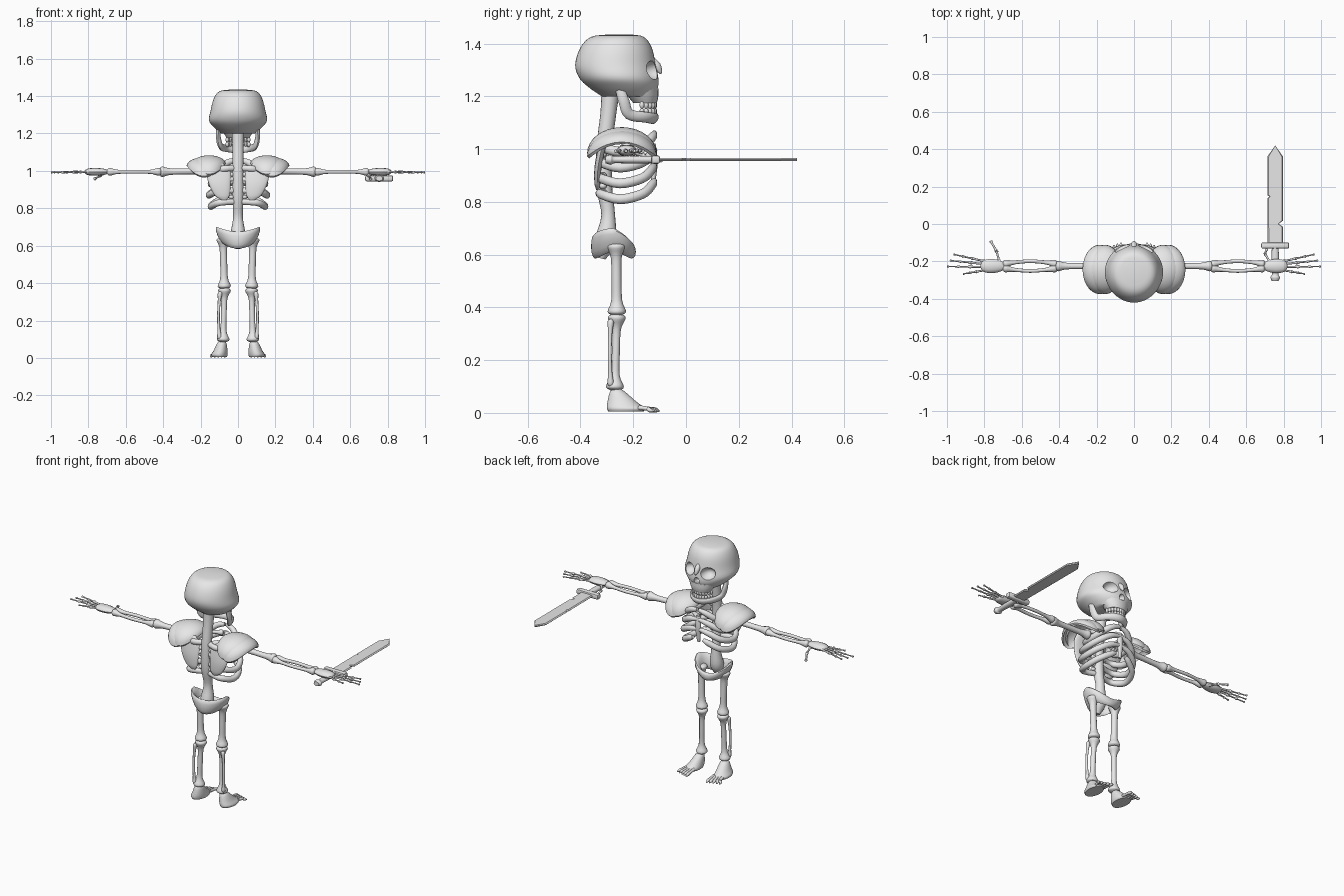
import bpy, bmesh, math
from mathutils import Vector

cube = bpy.data.objects.get("Cube")
if cube:
    bpy.data.objects.remove(cube, do_unlink=True)

bone_mat = bpy.data.materials.new("bone_grey")
bone_mat.use_nodes = True
bone_mat.diffuse_color = (0.8, 0.8, 0.8, 1)
shader = next(n for n in bone_mat.node_tree.nodes if n.type == "BSDF_PRINCIPLED")
shader.inputs["Base Color"].default_value = (0.8, 0.8, 0.8, 1)


def finish(name, bm, mirror=False, angle=45):
    """Turn a bmesh into a smooth shaded object, optionally mirrored across x."""
    bmesh.ops.recalc_face_normals(bm, faces=bm.faces)
    mesh = bpy.data.meshes.new(name)
    bm.to_mesh(mesh)
    bm.free()
    mesh.materials.append(bone_mat)
    mesh.shade_smooth()
    mesh.set_sharp_from_angle(angle=math.radians(angle))
    obj = bpy.data.objects.new(name, mesh)
    bpy.context.collection.objects.link(obj)
    if mirror:
        obj.modifiers.new("Mirror", "MIRROR").use_mirror_merge = False
    return obj


def loft(bm, rings, loop=False, cap=True):
    """Bridge equal rings of points; loop joins the last to the first."""
    rows = [[bm.verts.new(p) for p in ring] for ring in rings]
    n = len(rows[0])
    pairs = list(zip(rows, rows[1:])) + ([(rows[-1], rows[0])] if loop else [])
    for a, b in pairs:
        for i in range(n):
            bm.faces.new((a[i], a[(i + 1) % n], b[(i + 1) % n], b[i]))
    if cap and not loop:
        bm.faces.new(rows[0])
        bm.faces.new(rows[-1])


def spline(points, steps):
    """Smooth curve through points of any dimension."""
    p = [Vector(q) for q in points]
    p = [p[0] * 2 - p[1]] + p + [p[-1] * 2 - p[-2]]
    out = []
    for a, b, c, d in zip(p, p[1:], p[2:], p[3:]):
        for k in range(steps):
            t = k / steps
            out.append(b + (c - a) * (t / 2) + (a * 2 - b * 5 + c * 4 - d) * (t * t / 2)
                       + (b * 3 - a - c * 3 + d) * (t ** 3 / 2))
    return out + [p[-2]]


def tube(bm, points, ref=(0, 0, 1), flat=1, sides=12, steps=4):
    """Sweep a circle along (x, y, z, radius); flat stretches it along ref."""
    path = spline(points, steps)
    rings = []
    for i, p in enumerate(path):
        tangent = path[min(i + 1, len(path) - 1)].xyz - path[max(i - 1, 0)].xyz
        u = tangent.cross(Vector(ref)).normalized()
        v = u.cross(tangent).normalized()
        r = max(p.w, 0.001)
        angles = [math.tau * k / sides for k in range(sides)]
        rings.append([p.xyz + (u * math.cos(a) + v * math.sin(a) * flat) * r for a in angles])
    loft(bm, rings)


def long_bone(bm, a, b, shaft, knob, bow=(0, 0, 0), sides=12):
    """Straight or bowed shaft with a knob at each end."""
    a, b, bow = Vector(a), Vector(b), Vector(bow)
    ref = (0, 0, 1) if abs((b - a).normalized().z) < 0.7 else (0, 1, 0)
    shape = ((0, knob / 2), (0.05, knob), (0.2, shaft), (0.5, shaft * 0.9),
             (0.8, shaft), (0.95, knob), (1, knob / 2))
    tube(bm, [(*(a.lerp(b, t) + bow * math.sin(math.pi * t)), r) for t, r in shape], ref, sides=sides)


def stack(bm, sections, sides=32, steps=4):
    """Loft ellipses given as (z, back y, front y, half width), plus x centre."""
    rings = []
    for s in spline(sections, steps):
        z, back, front, w, cx = s
        rings.append([(cx + w * math.cos(a), (front + back) / 2 + (front - back) / 2 * math.sin(a), z)
                      for a in (math.tau * k / sides for k in range(sides))])
    loft(bm, rings)


def ball(bm, centre, size):
    made = bmesh.ops.create_uvsphere(bm, u_segments=20, v_segments=12, radius=1)["verts"]
    bmesh.ops.scale(bm, vec=size, verts=made)
    bmesh.ops.translate(bm, vec=centre, verts=made)


def box(bm, centre, size):
    made = bmesh.ops.create_cube(bm, size=1)["verts"]
    bmesh.ops.scale(bm, vec=size, verts=made)
    bmesh.ops.translate(bm, vec=centre, verts=made)


# Skull with carved sockets and nose opening
bm = bmesh.new()
stack(bm, [(1.435, -0.29, -0.21, 0.04, 0), (1.425, -0.36, -0.16, 0.1, 0), (1.385, -0.4, -0.13, 0.13, 0),
           (1.32, -0.42, -0.115, 0.147, 0), (1.27, -0.405, -0.105, 0.155, 0),
           (1.235, -0.37, -0.105, 0.13, 0), (1.2, -0.32, -0.12, 0.09, 0)], 48)
skull = finish("skull", bm)
for x, y, z, size in ((0.068, -0.105, 1.3, (0.046, 0.065, 0.038)), (-0.068, -0.105, 1.3, (0.046, 0.065, 0.038)),
                      (0, -0.1, 1.245, (0.018, 0.035, 0.022))):
    bm = bmesh.new()
    ball(bm, (x, y, z), size)
    cutter = finish("socket_cutter", bm)
    cutter.hide_render = True
    mod = skull.modifiers.new("Socket", "BOOLEAN")
    mod.operation, mod.object, mod.solver = "DIFFERENCE", cutter, "EXACT"
    bpy.context.view_layer.objects.active = skull
    bpy.ops.object.modifier_apply(modifier=mod.name)
    bpy.data.objects.remove(cutter, do_unlink=True)
skull.data.set_sharp_from_angle(angle=math.radians(45))

bm = bmesh.new()
tube(bm, [(0, -0.13, 1.34, 0.012), (0, -0.11, 1.315, 0.015), (0, -0.098, 1.292, 0.008), (0, -0.1, 1.285, 0.002)], (0, 1, 0))
finish("nose_bridge", bm)
bm = bmesh.new()
stack(bm, [(1.23, -0.24, -0.105, 0.09, 0), (1.2, -0.22, -0.105, 0.075, 0), (1.175, -0.2, -0.11, 0.06, 0)], 24)
finish("upper_jaw", bm)

# Lower jaw sweeps from one hinge round the chin to the other
half = [(0.105, -0.25, 1.225, 0.011), (0.105, -0.235, 1.18, 0.013), (0.092, -0.215, 1.132, 0.013), (0.06, -0.15, 1.12, 0.013)]
bm = bmesh.new()
tube(bm, half + [(0, -0.12, 1.115, 0.014)] + [(-x, y, z, r) for x, y, z, r in reversed(half)], (0, 0.6, 1), 1.6)
finish("lower_jaw", bm)
bm = bmesh.new()
for row in (1.167, 1.142):
    for k in range(-5, 6):
        a = k * 0.26
        ball(bm, (0.06 * math.sin(a), -0.185 + 0.067 * math.cos(a), row), (0.009, 0.009, 0.014))
finish("teeth", bm)

# Spine, vertebra bumps, sternum and ribs
bm = bmesh.new()
tube(bm, [(0, -0.285, 1.23, 0.035), (0, -0.295, 1.13, 0.03), (0, -0.31, 1, 0.03), (0, -0.31, 0.86, 0.03),
          (0, -0.295, 0.75, 0.026), (0, -0.305, 0.65, 0.04), (0, -0.32, 0.585, 0.015)], (0, 1, 0), sides=16)
finish("spine", bm)
bm = bmesh.new()
for k in range(5):
    ball(bm, (0.035, -0.315, 0.86 + k * 0.04), (0.015, 0.014, 0.012))
finish("vertebra_bumps", bm, True)
bm = bmesh.new()
tube(bm, [(0, -0.125, 1.02, 0.014), (0, -0.12, 0.95, 0.018), (0, -0.125, 0.86, 0.01)], (0, 1, 0), 0.7)
finish("sternum", bm)
bm = bmesh.new()
for k, w in enumerate((0.145, 0.155, 0.145, 0.12)):
    z = 0.835 + k * 0.06
    tube(bm, [(0.01, -0.31, z, 0.014), (w * 0.7, -0.325, z - 0.005, 0.016), (w, -0.25, z - 0.025, 0.017),
              (w * 0.85, -0.165, z - 0.005, 0.017), (w * 0.45, -0.128, z + 0.03, 0.016),
              (0.035 if k == 0 else 0.005, -0.12, z + 0.045, 0.01)], flat=1.1)
finish("ribs", bm, True)

# Shoulder blades, collar bones and layered shoulder armour
bm = bmesh.new()
stack(bm, [(1.04, -0.325, -0.29, 0.04, 0.12), (1, -0.335, -0.305, 0.065, 0.105), (0.93, -0.347, -0.32, 0.058, 0.098),
           (0.87, -0.347, -0.325, 0.04, 0.085), (0.845, -0.34, -0.33, 0.015, 0.075)], 20)
finish("shoulder_blades", bm, True)
bm = bmesh.new()
long_bone(bm, (0.01, -0.13, 1.01), (0.17, -0.23, 1.02), 0.011, 0.017)
finish("collar_bones", bm, True)
bm = bmesh.new()
for cx, rx, top in ((0.155, 0.09, 1.083), (0.183, 0.092, 1.072)):
    rings = []
    for inner in (0, 0.008):
        phis = [math.radians(3 + 87 * j / 8) for j in range(9)]
        layer = []
        for phi in phis:
            drop, s = 1 - math.cos(phi), math.sin(phi)
            layer.append([(cx + (rx - inner) * s * math.cos(a), -0.243 + (0.132 - inner) * s * math.sin(a),
                           top - inner - drop * (0.045 + 0.055 * math.sin(a) ** 2))
                          for a in (math.tau * k / 28 for k in range(28))])
        rings += layer[::-1] if inner else layer
    loft(bm, rings)
finish("shoulder_armour", bm, True)

# Pelvis ring: flared wings at the sides, low bridge at the front
bm = bmesh.new()
rings = []
for k in range(32):
    a = math.tau * k / 32
    c, s = math.cos(a), math.sin(a)
    front = max(s, 0)
    mid, tall = 0.655 - 0.025 * s * s - 0.02 * front, 0.045 - 0.02 * front
    ring = []
    for j in range(12):
        b = math.tau * j / 12
        out = 0.015 * math.cos(b) + 0.018 * math.sin(b) * abs(c)
        ring.append(((0.095 + out) * c, -0.275 + (0.07 + out) * s, mid + tall * math.sin(b)))
    rings.append(ring)
loft(bm, rings, loop=True)
finish("pelvis", bm)

# Legs
bm = bmesh.new()
long_bone(bm, (0.08, -0.265, 0.645), (0.073, -0.262, 0.37), 0.021, 0.035)
finish("thigh_bones", bm, True)
bm = bmesh.new()
long_bone(bm, (0.072, -0.262, 0.375), (0.08, -0.27, 0.085), 0.017, 0.034)
finish("shin_bones", bm, True)
bm = bmesh.new()
long_bone(bm, (0.095, -0.285, 0.355), (0.098, -0.285, 0.1), 0.008, 0.012, (0.008, -0.004, 0))
finish("outer_shin_bones", bm, True)
bm = bmesh.new()
stack(bm, [(0.09, -0.28, -0.245, 0.015, 0.085), (0.075, -0.29, -0.225, 0.026, 0.087), (0.04, -0.298, -0.185, 0.037, 0.093),
           (0.018, -0.3, -0.155, 0.044, 0.099), (0.006, -0.295, -0.16, 0.04, 0.099)], 24)
finish("feet", bm, True)
bm = bmesh.new()
for k in range(5):
    x, tip = 0.07 + k * 0.014, -0.1 - 0.006 * k
    tube(bm, [(x, -0.18, 0.02, 0.009), (x + k * 0.002, -0.145, 0.016, 0.008),
              (x + k * 0.004, tip - 0.015, 0.011, 0.009), (x + k * 0.005, tip, 0.006, 0.003)], sides=8)
finish("toes", bm, True)

# Arms
arm_z, arm_y = 0.995, -0.225
bm = bmesh.new()
long_bone(bm, (0.14, arm_y, 1), (0.42, arm_y, arm_z), 0.018, 0.028)
finish("upper_arm_bones", bm, True)
bm = bmesh.new()
for side in (1, -1):
    long_bone(bm, (0.41, arm_y + side * 0.01, arm_z), (0.7, arm_y + side * 0.01, arm_z), 0.011, 0.021, (0, side * 0.016, 0))
finish("forearm_bones", bm, True)
bm = bmesh.new()
tube(bm, [(0.685, arm_y, arm_z, 0.014), (0.72, arm_y, arm_z, 0.031), (0.765, arm_y, arm_z, 0.038),
          (0.805, arm_y, arm_z, 0.03), (0.82, arm_y, arm_z, 0.01)], flat=0.55)
finish("palms", bm, True)
bm = bmesh.new()
for base, x, y in ((-0.2, 0.965, -0.162), (-0.215, 0.985, -0.195), (-0.23, 1, -0.227), (-0.247, 0.915, -0.267)):
    a, b = Vector((0.795, base, arm_z)), Vector((x, y, arm_z - 0.003))
    for t0, t1 in ((0, 0.42), (0.4, 0.72), (0.7, 1)):
        long_bone(bm, a.lerp(b, t0), a.lerp(b, t1), 0.006 - t0 * 0.003, 0.009 - t0 * 0.004, sides=8)
finish("fingers", bm, True)
for name, path in (("right_thumb", ((-0.72, -0.2, 0.985), (-0.735, -0.145, 0.975), (-0.767, -0.09, 0.957))),
                   ("left_thumb", ((0.725, -0.2, 0.985), (0.7, -0.16, 0.975), (0.71, -0.135, 0.955)))):
    bm = bmesh.new()
    for a, b in zip(path, path[1:]):
        long_bone(bm, a, b, 0.006, 0.009, sides=8)
    finish(name, bm)

# Sword: grip, pommel, guard and chipped blade
hold_x, hold_z = 0.755, 0.96
bm = bmesh.new()
tube(bm, [(hold_x, y, hold_z, r) for y, r in ((-0.305, 0.018), (-0.285, 0.026), (-0.27, 0.018), (-0.2, 0.02), (-0.12, 0.018))], flat=0.75)
finish("sword_grip", bm)
bm = bmesh.new()
box(bm, (hold_x, -0.115, hold_z), (0.15, 0.034, 0.032))
bmesh.ops.bevel(bm, geom=bm.edges[:], offset=0.009, segments=2, affect="EDGES", profile=0.5)
finish("sword_guard", bm)
outline = ((-0.04, -0.1), (0.042, -0.1), (0.042, -0.015), (0.018, 0), (0.042, 0.018), (0.042, 0.36),
           (0, 0.42), (-0.042, 0.36), (-0.042, 0.155), (-0.03, 0.147), (-0.042, 0.138))
bm = bmesh.new()
loft(bm, [[(hold_x + x * k, y, hold_z + h) for x, y in outline] for h, k in ((-0.006, 0.85), (0, 1), (0.006, 0.85))])
finish("sword_blade", bm, angle=15)
